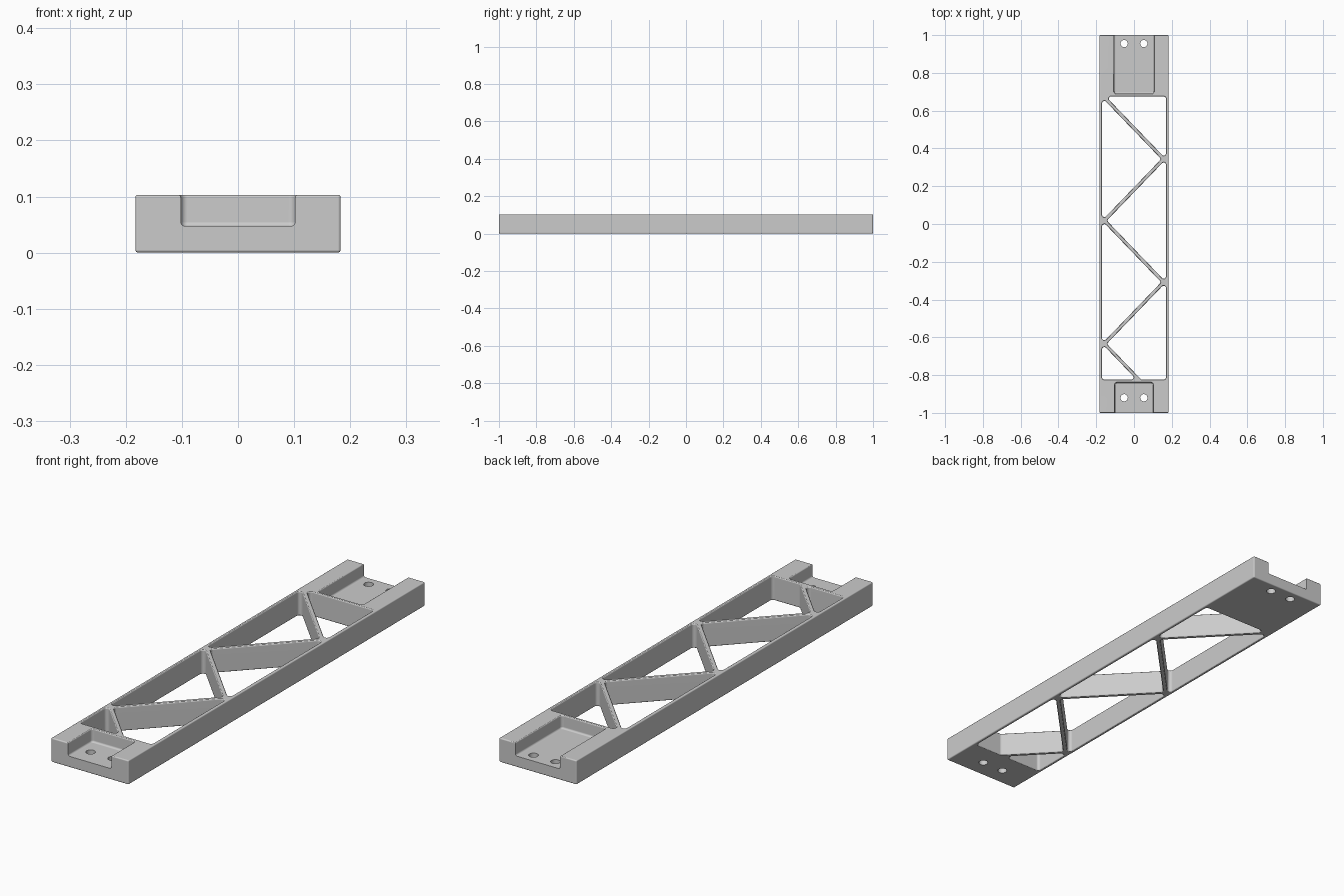
import bpy, bmesh, math
from mathutils import Vector, Matrix

if "Cube" in bpy.data.objects:
    bpy.data.objects.remove(bpy.data.objects["Cube"], do_unlink=True)

HALF_W, HEIGHT, FLOOR = 0.183, 0.103, 0.047
EDGE = 0.005            # rounding of the outer rims
RAIL, APEX = 0.169, 0.144   # inner rail face, tip of each triangular window
PITCH = 0.326           # spacing of the zigzag nodes
SLOPE = PITCH / 0.314
TOP, BOTTOM = 0.675, -0.823  # ends of the open truss section

grey = bpy.data.materials.new("light grey")
grey.use_nodes = True
grey.diffuse_color = (0.6, 0.6, 0.6, 1)
grey.node_tree.nodes["Principled BSDF"].inputs["Base Color"].default_value = (0.6, 0.6, 0.6, 1)


def make_object(name, bm):
    bmesh.ops.recalc_face_normals(bm, faces=bm.faces)
    mesh = bpy.data.meshes.new(name)
    bm.to_mesh(mesh)
    bm.free()
    mesh.materials.append(grey)
    obj = bpy.data.objects.new(name, mesh)
    bpy.context.collection.objects.link(obj)
    return obj


def rounded_outline(corners, radius, offset, steps=6):
    """Polygon with rounded corners, grown outward by offset."""
    pts = [Vector(c) for c in corners]
    area = sum(p.cross(q) for p, q in zip(pts, pts[1:] + pts[:1]))
    if area < 0:
        pts.reverse()
    out = []
    for i, p in enumerate(pts):
        d0 = (p - pts[i - 1]).normalized()
        d1 = (pts[(i + 1) % len(pts)] - p).normalized()
        n0, n1 = Vector((d0.y, -d0.x)), Vector((d1.y, -d1.x))
        centre = p - (n0 + n1) / (1 + n0.dot(n1)) * radius
        turn = math.atan2(d0.cross(d1), d0.dot(d1))
        for k in range(steps + 1):
            out.append(centre + Matrix.Rotation(turn * k / steps, 2) @ n0 * (radius + offset))
    return out


def loft(bm, corners, radius, profile):
    """Stack rounded outlines at the (offset, z) pairs of a profile."""
    rings = [[bm.verts.new((p.x, p.y, z)) for p in rounded_outline(corners, radius, off)]
             for off, z in profile]
    for lo, hi in zip(rings, rings[1:]):
        for i in range(len(lo)):
            bm.faces.new((lo[i - 1], lo[i], hi[i], hi[i - 1]))
    bm.faces.new(rings[0][::-1])
    bm.faces.new(rings[-1])


def cut(target, cutter):
    mod = target.modifiers.new("cut", 'BOOLEAN')
    mod.operation, mod.solver, mod.object = 'DIFFERENCE', 'EXACT', cutter
    bpy.context.view_layer.objects.active = target
    bpy.ops.object.modifier_apply(modifier=mod.name)
    bpy.data.objects.remove(cutter, do_unlink=True)


# Solid bar with softened edges
bm = bmesh.new()
bmesh.ops.create_cube(bm, size=1, matrix=Matrix.Translation((0, 0, HEIGHT / 2))
                      @ Matrix.Diagonal((2 * HALF_W, 2, HEIGHT, 1)))
bmesh.ops.bevel(bm, geom=bm.edges[:], offset=EDGE, segments=4, profile=0.5, affect='EDGES')
frame = make_object("truss_frame", bm)

# Rim profiles: rounded lips flare outward just past the surface
quarter = [k * math.pi / 8 for k in range(5)]
skin = 0.0003
top_lip = [(EDGE * (1 - math.cos(t)), HEIGHT + skin - EDGE * (1 - math.sin(t))) for t in quarter]
top_lip.append((EDGE, HEIGHT + 0.02))
bottom_lip = [(off, HEIGHT - z) for off, z in reversed(top_lip)]
fillet = 0.008
floor_curve = [(-fillet * (1 - math.sin(t)), FLOOR + fillet * (1 - math.cos(t))) for t in quarter]

# Triangular windows that leave a zigzag of braces; u points toward the apex
nodes = [0.67 - PITCH * i for i in range(5)]
reach = SLOPE * (APEX + RAIL)
windows = [(1, [(APEX, y), (-RAIL, y + reach), (-RAIL, y - reach)]) for y in nodes[1:4]]
windows = [((1, -1, 1)[i], w[1]) for i, w in enumerate(windows)]
windows.append((-1, [(APEX + (TOP - nodes[0]) / SLOPE, TOP), (-RAIL, TOP),
                     (-RAIL, nodes[0] - reach)]))
drop = (nodes[4] - BOTTOM) / SLOPE
windows.append((-1, [(APEX, nodes[4]), (-RAIL, nodes[4] + reach), (-RAIL, BOTTOM),
                     (APEX - drop, BOTTOM)]))
windows.append((1, [(-RAIL, nodes[4]), (-RAIL, BOTTOM), (-RAIL + drop, BOTTOM)]))

bm = bmesh.new()
for side, corners in windows:
    loft(bm, [(side * u, y) for u, y in corners], 0.012, bottom_lip + top_lip)

# End pockets, open toward each end
for w, y_wall, y_end in ((0.105, 0.69, 1.2), (0.102, -0.84, -1.2)):
    loft(bm, [(-w, y_wall), (w, y_wall), (w, y_end), (-w, y_end)], 0.012, floor_curve + top_lip)
cut(frame, make_object("openings", bm))

# Screw holes through the pocket floors
bm = bmesh.new()
for x in (-0.052, 0.052):
    for y in (0.955, -0.92):
        bmesh.ops.create_cone(bm, cap_ends=True, segments=32, radius1=0.019, radius2=0.019,
                              depth=0.3, matrix=Matrix.Translation((x, y, 0)))
cut(frame, make_object("screw_holes", bm))

# Smooth shading with flat-looking large faces
bpy.ops.object.select_all(action='DESELECT')
frame.select_set(True)
bpy.context.view_layer.objects.active = frame
bpy.ops.object.shade_smooth_by_angle(angle=math.radians(40))
weighted = frame.modifiers.new("weighted_normals", 'WEIGHTED_NORMAL')
weighted.keep_sharp = True
